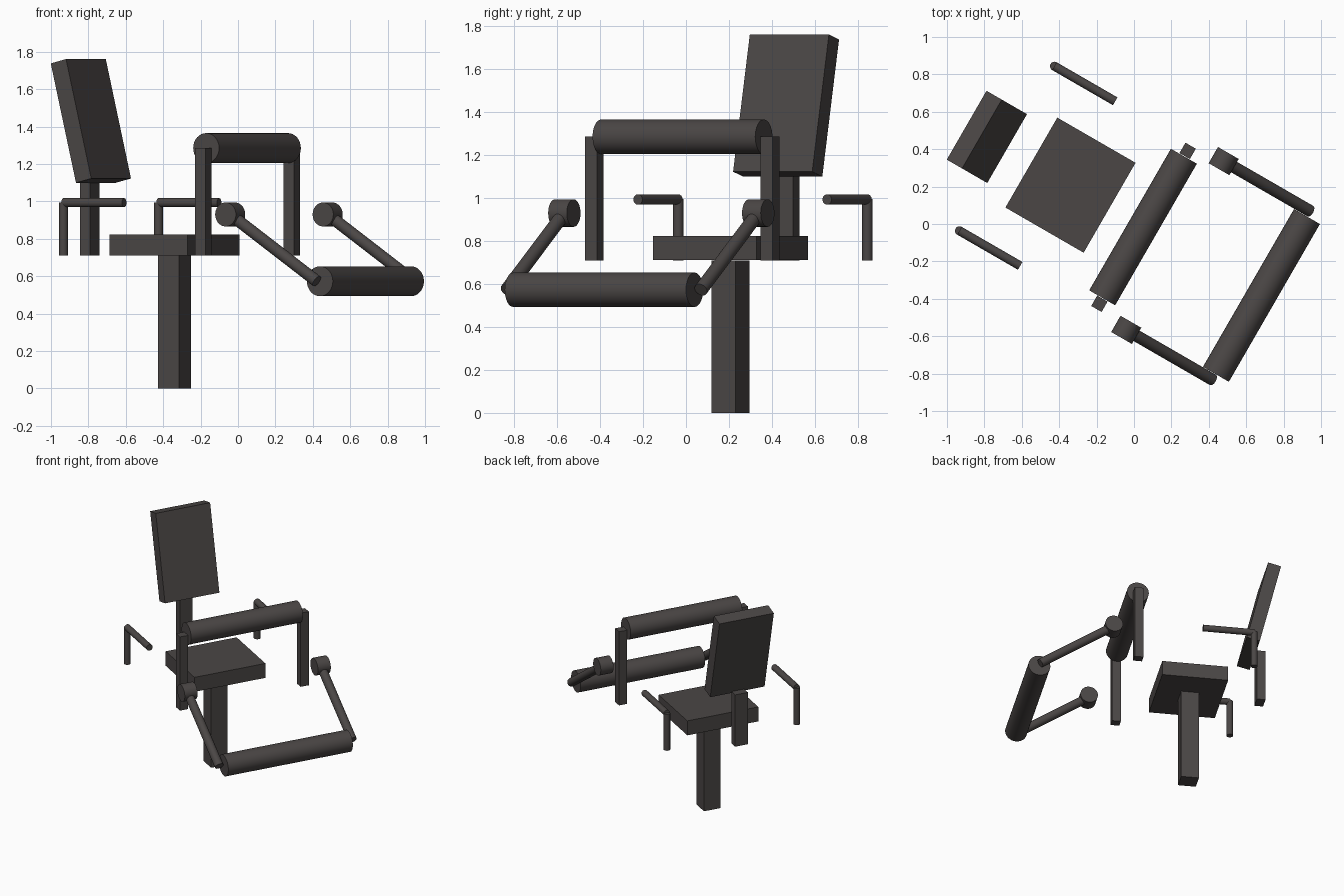
import bpy, bmesh, math
from mathutils import Matrix, Vector

cube = bpy.data.objects.get("Cube")
if cube:
    bpy.data.objects.remove(cube, do_unlink=True)

# Parts are laid out along x (forward) and y (width), then the whole machine is turned
TURN = Matrix.Rotation(math.radians(-30), 4, 'Z')
MID = 0.01  # width coordinate of the mirror plane

COLOUR = (0.07, 0.062, 0.06, 1)
mat = bpy.data.materials.new("dark_grey")
mat.use_nodes = True
mat.diffuse_color = COLOUR
mat.node_tree.nodes["Principled BSDF"].inputs["Base Color"].default_value = COLOUR


def add_object(name, bm, place, smooth=False):
    mesh = bpy.data.meshes.new(name)
    bm.to_mesh(mesh)
    bm.free()
    mesh.materials.append(mat)
    obj = bpy.data.objects.new(name, mesh)
    bpy.context.collection.objects.link(obj)
    obj.matrix_world = TURN @ Matrix.Translation((0, MID, 0)) @ place
    if smooth:
        bpy.ops.object.select_all(action='DESELECT')
        obj.select_set(True)
        bpy.context.view_layer.objects.active = obj
        bpy.ops.object.shade_smooth_by_angle(angle=math.radians(35))
    return obj


def box(name, centre, size, tilt=0):
    bm = bmesh.new()
    bmesh.ops.create_cube(bm, size=1)
    bmesh.ops.scale(bm, vec=size, verts=bm.verts)
    place = Matrix.Translation(centre) @ Matrix.Rotation(math.radians(tilt), 4, 'Y')
    return add_object(name, bm, place)


def rod(name, start, end, radius):
    a, b = Vector(start), Vector(end)
    bm = bmesh.new()
    bmesh.ops.create_cone(bm, cap_ends=True, segments=32, radius1=radius,
                          radius2=radius, depth=(b - a).length)
    place = Matrix.Translation((a + b) / 2) @ (b - a).to_track_quat('Z', 'Y').to_matrix().to_4x4()
    return add_object(name, bm, place, smooth=True)


# Seat and backrest
box("seat_post", (-0.398, 0, 0.355), (0.13, 0.13, 0.71))
box("seat", (-0.398, 0, 0.767), (0.483, 0.555, 0.113))
box("backrest_post", (-0.922, 0, 0.912), (0.063, 0.1, 0.405))
box("backrest", (-0.914, 0, 1.43), (0.097, 0.425, 0.657), tilt=-13.7)

# Padded rollers
rod("upper_roller", (0.05, -0.437, 1.285), (0.05, 0.437, 1.285), 0.08)
rod("lower_roller", (0.781, -0.487, 0.573), (0.781, 0.487, 0.573), 0.08)

# Paired parts on each side
for side, s in (("left", 1), ("right", -1)):
    y = s * 0.508
    rod(side + "_armrest_post", (-0.79, y, 0.71), (-0.79, y, 0.995), 0.024)
    rod(side + "_armrest", (-0.79, y, 0.993), (-0.415, y, 0.993), 0.024)
    box(side + "_roller_post", (0.053, s * 0.472, 0.998), (0.064, 0.064, 0.576))
    y = s * 0.521
    rod(side + "_pivot", (0.247, y - 0.05, 0.93), (0.247, y + 0.05, 0.93), 0.064)
    rod(side + "_swing_arm", (0.247, y, 0.93), (0.781, y, 0.573), 0.032)
